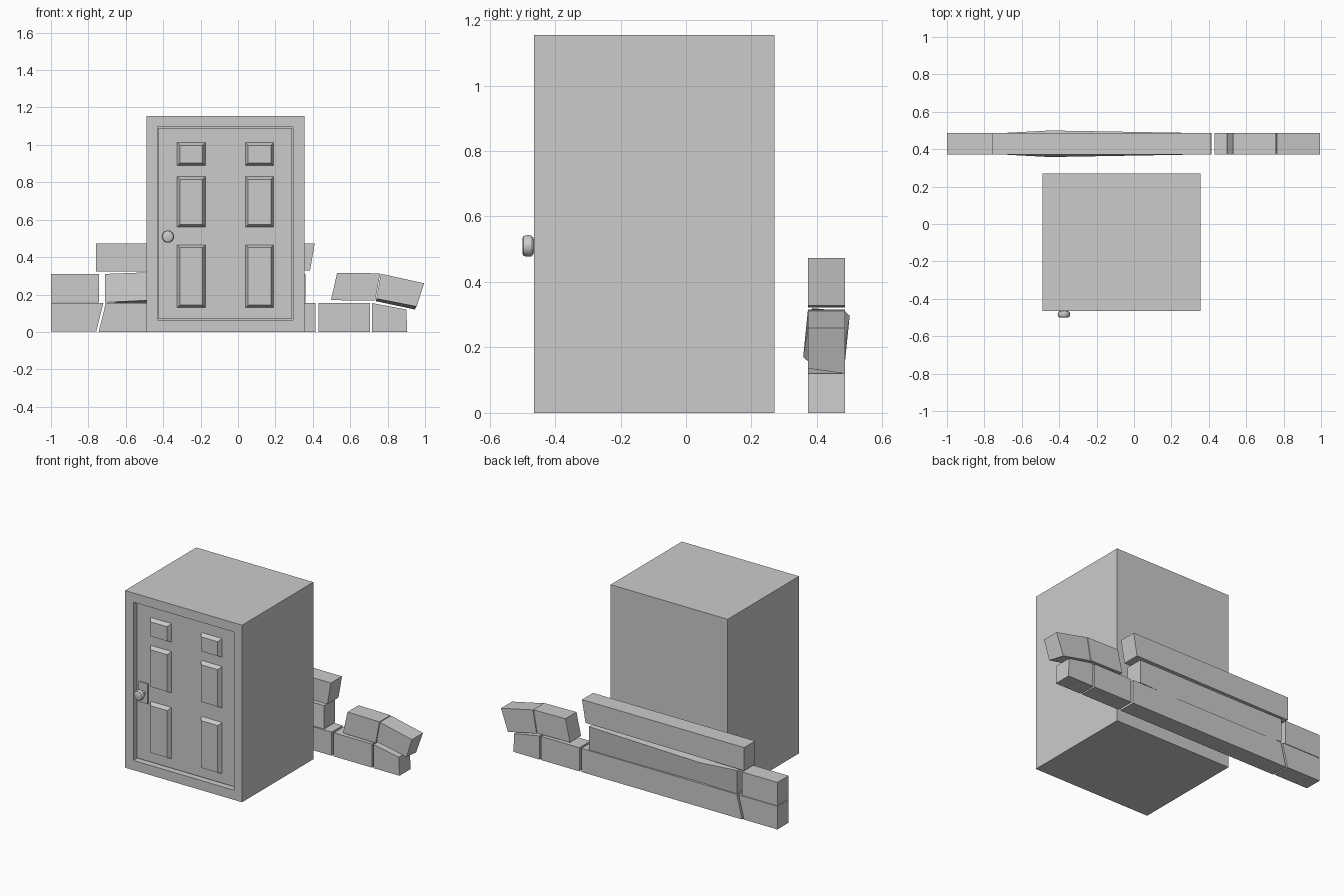
import bpy, bmesh
from math import sin, cos, pi

if "Cube" in bpy.data.objects:
    bpy.data.objects.remove(bpy.data.objects["Cube"])


def finish(bm, name):
    bmesh.ops.recalc_face_normals(bm, faces=bm.faces)
    me = bpy.data.meshes.new(name)
    bm.to_mesh(me)
    bm.free()
    ob = bpy.data.objects.new(name, me)
    bpy.context.collection.objects.link(ob)
    return ob


def loft(name, rings):
    """Closed solid through a list of equal-length point rings."""
    bm = bmesh.new()
    vs = [[bm.verts.new(p) for p in r] for r in rings]
    n = len(rings[0])
    for a, b in zip(vs, vs[1:]):
        for i in range(n):
            bm.faces.new((a[i], a[(i + 1) % n], b[(i + 1) % n], b[i]))
    bm.faces.new(vs[0])
    bm.faces.new(vs[-1])
    return finish(bm, name)


def rect(x0, x1, z0, z1, y, inset=0):
    return [(x0 + inset, y, z0 + inset), (x1 - inset, y, z0 + inset),
            (x1 - inset, y, z1 - inset), (x0 + inset, y, z1 - inset)]


# Cabinet box with a recessed door opening in its front
front, back = -0.465, 0.27
loft("cabinet_body", [rect(-0.49, 0.355, 0, 1.155, back),
                      rect(-0.49, 0.355, 0, 1.155, front),
                      rect(-0.43, 0.295, 0.063, 1.095, front),
                      rect(-0.43, 0.295, 0.063, 1.095, front + 0.05)])

# Door slab with a thin gap around it
door_y = front + 0.03
loft("door", [rect(-0.424, 0.289, 0.069, 1.089, front + 0.048),
              rect(-0.424, 0.289, 0.069, 1.089, door_y)])

# Six raised door panels with sloped edges
for x0 in (-0.325, 0.04):
    for z0, z1 in ((0.13, 0.465), (0.56, 0.83), (0.89, 1.012)):
        loft("door_panel", [rect(x0, x0 + 0.15, z0, z1, door_y + 0.005),
                            rect(x0, x0 + 0.15, z0, z1, door_y),
                            rect(x0, x0 + 0.15, z0, z1, door_y - 0.026, 0.014)])

# Knob plate and round knob
kx, kz = -0.375, 0.51
loft("knob_plate", [rect(kx - 0.032, kx + 0.032, kz - 0.066, kz + 0.066, door_y + 0.005),
                    rect(kx - 0.032, kx + 0.032, kz - 0.066, kz + 0.066, door_y - 0.007)])
profile = [(0.016, door_y), (0.016, -0.464), (0.027, -0.467), (0.032, -0.473),
           (0.033, -0.482), (0.032, -0.491), (0.029, -0.497), (0.023, -0.5)]
knob = loft("door_knob", [[(kx + r * cos(i * pi / 16), y, kz + r * sin(i * pi / 16))
                           for i in range(32)] for r, y in profile])
bpy.context.view_layer.objects.active = knob
knob.select_set(True)
bpy.ops.object.shade_smooth_by_angle()
knob.select_set(False)

# Broken wall behind the cabinet: four-sided blocks given by their front outline
wall_y0, wall_y1 = 0.372, 0.486
blocks = {
    "lower_left_block": [(-1, 0.003), (-0.758, 0.003), (-0.72, 0.154), (-1, 0.154)],
    "lower_long_block": [(-0.745, 0), (0.415, 0), (0.415, 0.154), (-0.707, 0.154)],
    "lower_right_block": [(0.43, 0), (0.706, 0), (0.706, 0.154), (0.43, 0.154)],
    "lower_end_block": [(0.717, 0), (0.905, 0), (0.9, 0.12), (0.717, 0.154)],
    "middle_left_block": [(-1, 0.157), (-0.743, 0.157), (-0.743, 0.31), (-1, 0.31)],
    "top_long_block": [(-0.76, 0.322), (0.385, 0.328), (0.41, 0.473), (-0.76, 0.473)],
    "fallen_block": [(0.497, 0.17), (0.733, 0.167), (0.76, 0.313), (0.53, 0.316)],
}
for name, pts in blocks.items():
    loft(name, [[(x, y, z) for x, z in pts] for y in (wall_y0, wall_y1)])

# Fallen end block, its underside sloping down to the back
loft("fallen_end_block",
     [[(x, wall_y0, z) for x, z in ((0.74, 0.178), (0.955, 0.136), (0.995, 0.26), (0.764, 0.311))],
      [(x, wall_y1, z) for x, z in ((0.738, 0.164), (0.945, 0.12), (0.995, 0.26), (0.764, 0.311))]])


# Twisted long block in the middle row
def section(x, angle):
    c, s = cos(angle), sin(angle)
    return [(x, 0.429 + a * c + b * s, 0.234 - a * s + b * c)
            for a, b in ((-0.057, -0.076), (0.057, -0.076), (0.057, 0.076), (-0.057, 0.076))]


loft("middle_long_block", [section(-0.71, 0), section(-0.45, 0.2), section(0.36, 0)])
